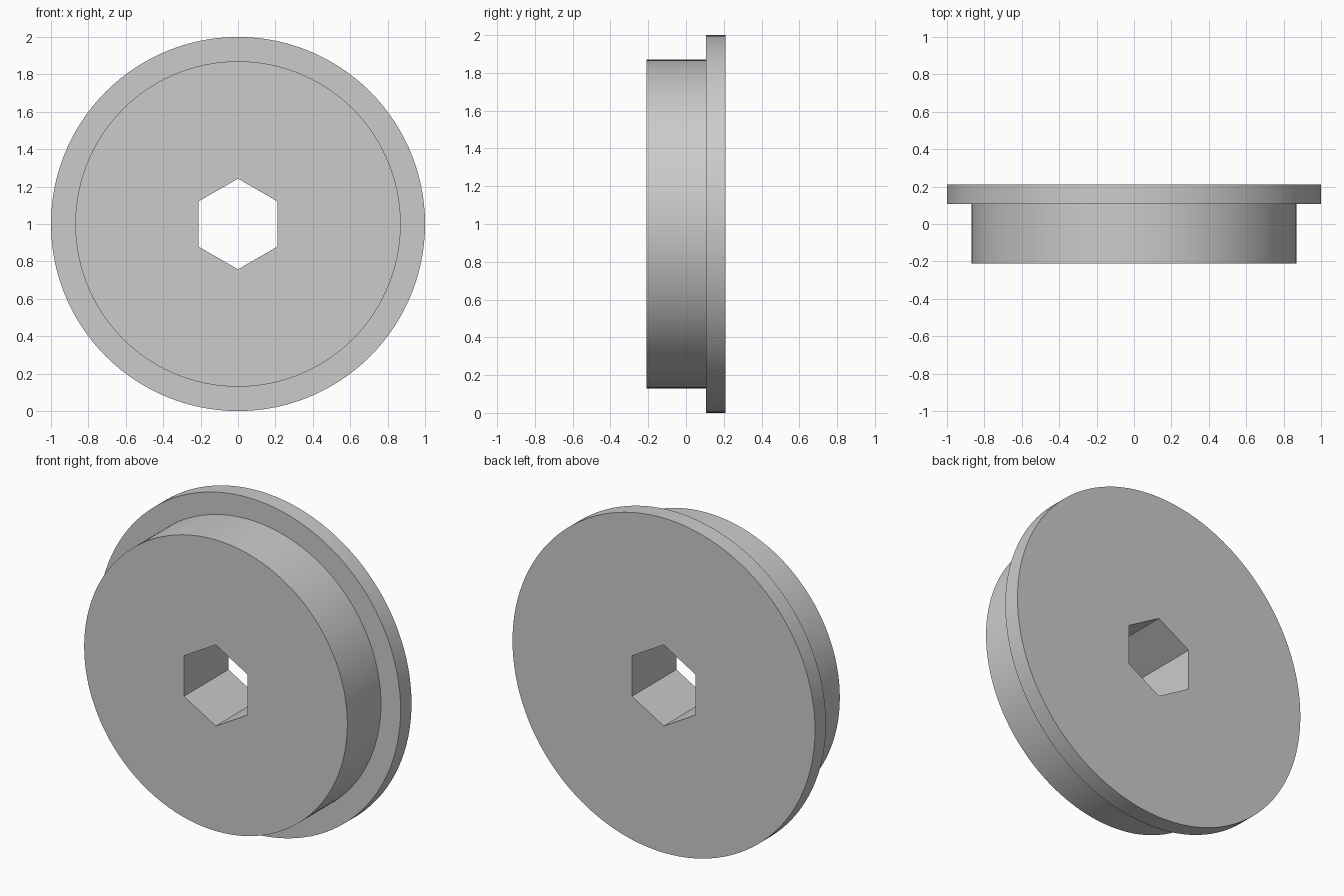
import bpy, bmesh
from math import sin, cos, pi, radians

cube = bpy.data.objects.get("Cube")
if cube:
    bpy.data.objects.remove(cube, do_unlink=True)

SEGMENTS = 120            # multiple of six, so the hexagon corners are exact
CENTRE_Z = 1.0
FRONT, STEP, BACK = -0.21, 0.107, 0.21
HUB_R, FLANGE_R, HEX_APOTHEM = 0.87, 1.0, 0.21


def circle(radius):
    return lambda a: radius


def hexagon(apothem):
    # Flats face sideways, corners point up and down
    return lambda a: apothem / cos((a + pi / 6) % (pi / 3) - pi / 6)


# Plain grey
grey = bpy.data.materials.new("plain_grey")
grey.use_nodes = True
colour = (0.6, 0.6, 0.6, 1.0)
grey.diffuse_color = colour
grey.node_tree.nodes["Principled BSDF"].inputs["Base Color"].default_value = colour

# Closed section: bore, hub face, hub wall, step, flange rim, flange back
section = [
    (hexagon(HEX_APOTHEM), FRONT),
    (circle(HUB_R), FRONT),
    (circle(HUB_R), STEP),
    (circle(FLANGE_R), STEP),
    (circle(FLANGE_R), BACK),
    (hexagon(HEX_APOTHEM), BACK),
]

bm = bmesh.new()
rings = []
for radius, y in section:
    ring = []
    for i in range(SEGMENTS):
        a = 2 * pi * i / SEGMENTS
        r = radius(a)
        ring.append(bm.verts.new((r * cos(a), y, CENTRE_Z + r * sin(a))))
    rings.append(ring)

for k, ring in enumerate(rings):
    following = rings[(k + 1) % len(rings)]
    for i in range(SEGMENTS):
        j = (i + 1) % SEGMENTS
        bm.faces.new((ring[i], ring[j], following[j], following[i]))
bmesh.ops.recalc_face_normals(bm, faces=bm.faces)

# Flanged disc with a hexagonal bore
mesh = bpy.data.meshes.new("flanged_disc")
bm.to_mesh(mesh)
bm.free()
mesh.materials.append(grey)
disc = bpy.data.objects.new("flanged_disc", mesh)
bpy.context.collection.objects.link(disc)

bpy.ops.object.select_all(action="DESELECT")
disc.select_set(True)
bpy.context.view_layer.objects.active = disc
bpy.ops.object.shade_smooth_by_angle(angle=radians(30))
